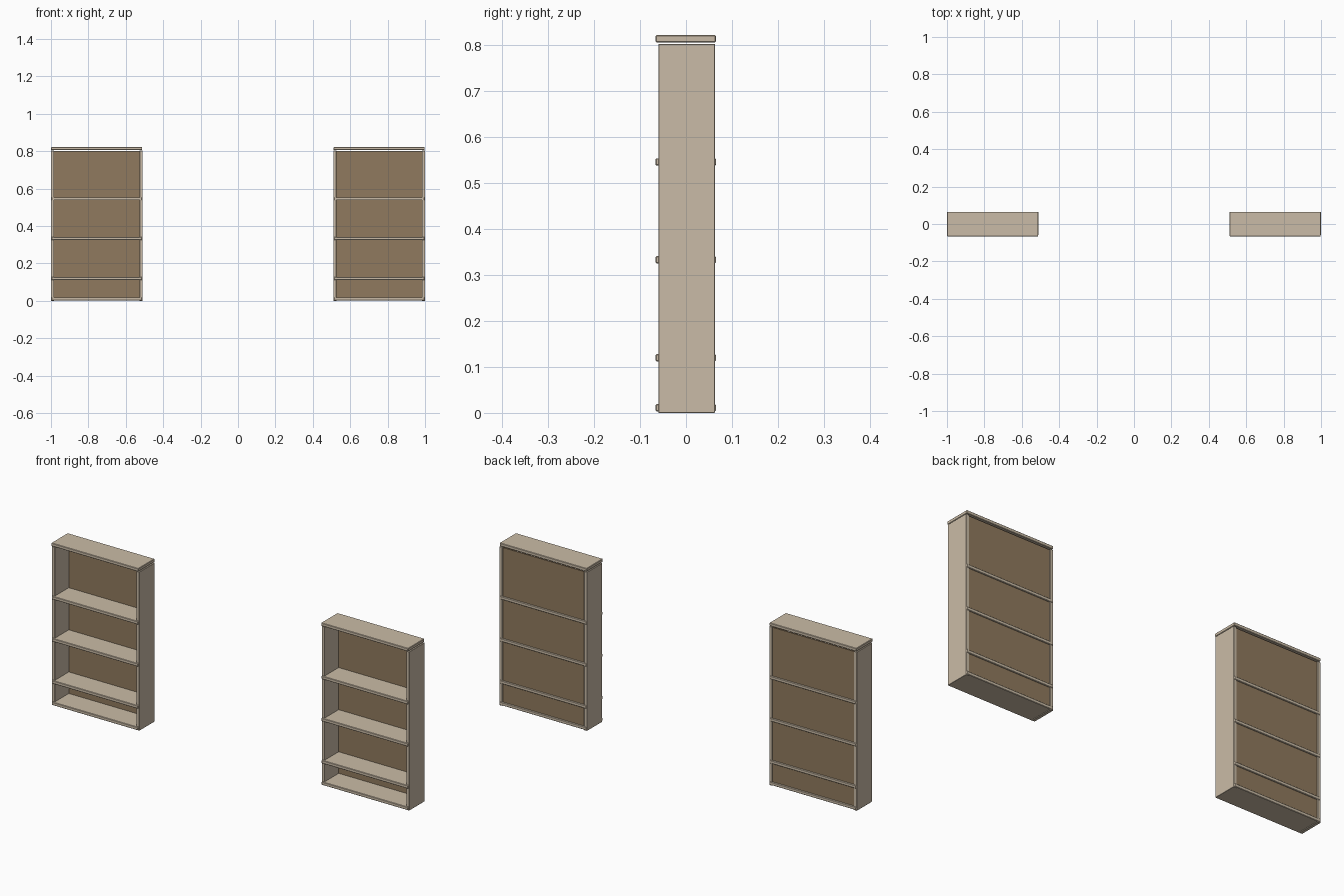
import bpy

cube = bpy.data.objects.get("Cube")
if cube:
    bpy.data.objects.remove(cube, do_unlink=True)


def make_material(name, rgb):
    mat = bpy.data.materials.new(name)
    mat.use_nodes = True
    color = (*rgb, 1)
    mat.diffuse_color = color
    mat.node_tree.nodes["Principled BSDF"].inputs["Base Color"].default_value = color
    return mat


beige = make_material("pale wood", (0.59, 0.50, 0.385))
brown = make_material("brown backing", (0.28, 0.195, 0.112))


def board(name, mat, x, y, z, bevel=0.0):
    """Box from (min, max) ranges on each axis, with optional eased edges."""
    bpy.ops.mesh.primitive_cube_add(size=1)
    ob = bpy.context.object
    ob.name = name
    ob.location = [sum(r) / 2 for r in (x, y, z)]
    ob.scale = [r[1] - r[0] for r in (x, y, z)]
    bpy.ops.object.transform_apply(location=True, rotation=False, scale=True)
    ob.data.materials.append(mat)
    if bevel:
        mod = ob.modifiers.new("eased edges", "BEVEL")
        mod.width = bevel
        mod.segments = 1
    return ob


HALF = 0.245       # half the width of a bookcase
THICK = 0.016      # board thickness
SIDE_Y = (-0.06, 0.063)
SHELF_Y = (-0.066, 0.065)
SIDE_TOP = 0.803
SHELVES = {"bottom_board": 0.003, "lower_shelf": 0.112,
           "middle_shelf": 0.325, "upper_shelf": 0.538}


def bookcase(prefix, cx):
    x0, x1 = cx - HALF, cx + HALF
    # upright side panels
    board(prefix + "_right_panel", beige, (x0, x0 + THICK), SIDE_Y, (0, SIDE_TOP), 0.001)
    board(prefix + "_left_panel", beige, (x1 - THICK, x1), SIDE_Y, (0, SIDE_TOP), 0.001)
    # shelves lap over the panel edges, just short of the outer faces
    across = (x0 + 0.003, x1 - 0.003)
    for name, z in SHELVES.items():
        board(f"{prefix}_{name}", beige, across, SHELF_Y, (z, z + THICK), 0.002)
    # top board, floating just above the panels
    board(prefix + "_top_board", beige, (x0 + 0.001, x1 - 0.002), SHELF_Y,
          (SIDE_TOP + 0.003, SIDE_TOP + 0.003 + THICK), 0.002)
    # thin backing
    board(prefix + "_back_panel", brown, (x0 + 0.008, x1 - 0.008),
          (0.053, 0.059), (0.008, SIDE_TOP - 0.003))


bookcase("right_bookcase", HALF - 1)
bookcase("left_bookcase", 1 - HALF)
